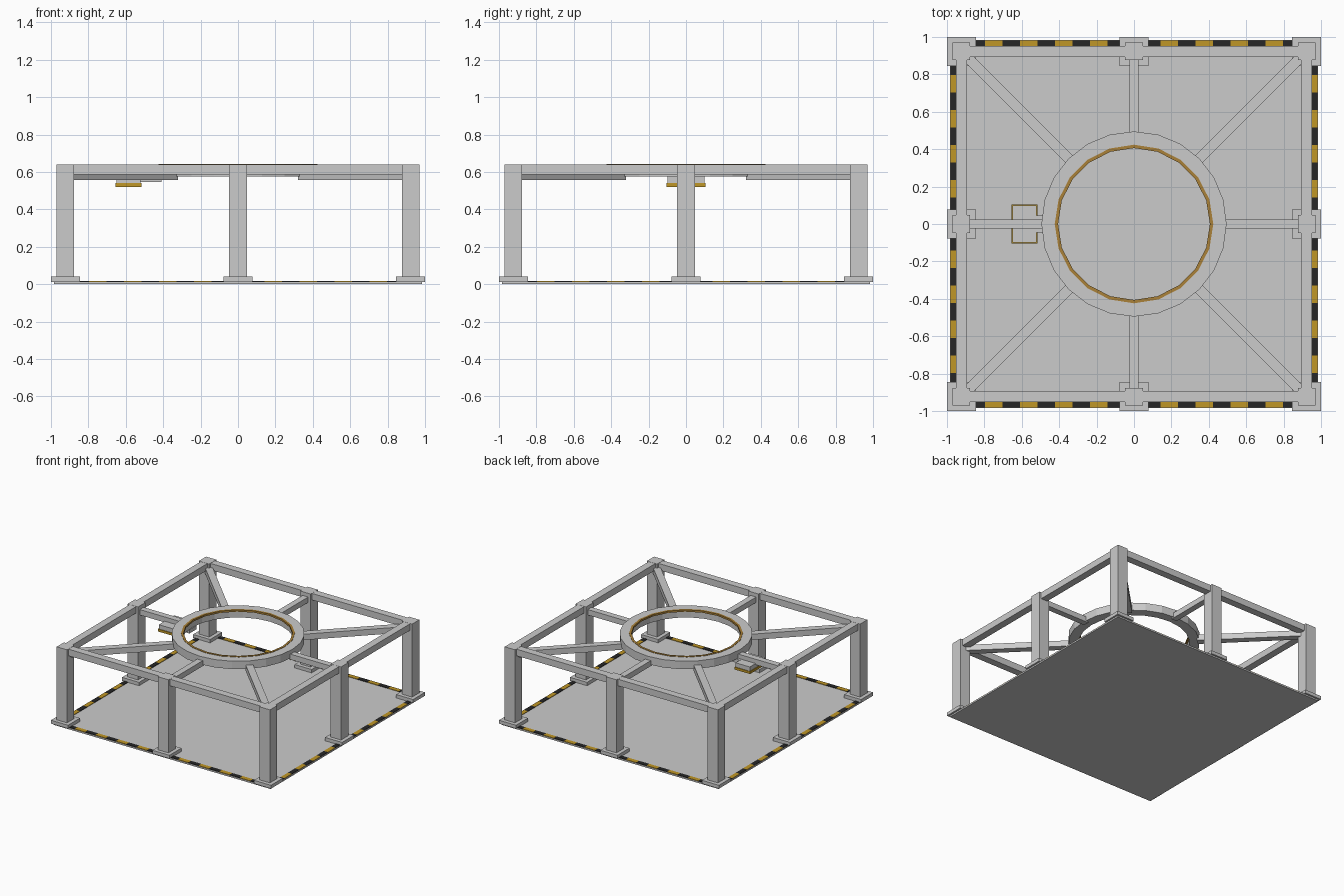
import bpy, bmesh, math
from mathutils import Matrix

if "Cube" in bpy.data.objects:
    bpy.data.objects.remove(bpy.data.objects["Cube"])


def material(name, rgb):
    m = bpy.data.materials.new(name)
    m.diffuse_color = (*rgb, 1)
    m.use_nodes = True
    m.node_tree.nodes["Principled BSDF"].inputs["Base Color"].default_value = m.diffuse_color
    return m


yellow = material("hazard_yellow", (0.53, 0.31, 0.02))
black = material("hazard_black", (0.02, 0.02, 0.02))
bronze = material("rim_bronze", (0.40, 0.22, 0.04))


def finish(name, bm, mat=None):
    mesh = bpy.data.meshes.new(name)
    bm.to_mesh(mesh)
    bm.free()
    ob = bpy.data.objects.new(name, mesh)
    bpy.context.collection.objects.link(ob)
    if mat:
        mesh.materials.append(mat)
    return ob


def box(name, x, y, z, mat=None, turn=0.0):
    """Box from (min, max) ranges, turned about the z axis through the origin."""
    bm = bmesh.new()
    mid = [(r[0] + r[1]) / 2 for r in (x, y, z)]
    size = [r[1] - r[0] for r in (x, y, z)]
    m = Matrix.Rotation(turn, 4, 'Z') @ Matrix.Translation(mid) @ Matrix.Diagonal((*size, 1))
    bmesh.ops.create_cube(bm, size=1, matrix=m)
    return finish(name, bm, mat)


def tube(name, r_in, r_out, z0, z1, sides, mat=None):
    """Flat-sided ring with a rectangular section."""
    bm = bmesh.new()
    loops = []
    for r, z in ((r_in, z0), (r_out, z0), (r_out, z1), (r_in, z1)):
        loops.append([bm.verts.new((r * math.cos(a), r * math.sin(a), z))
                      for a in (2 * math.pi * i / sides for i in range(sides))])
    for k in range(4):
        a, b = loops[k], loops[(k + 1) % 4]
        for i in range(sides):
            j = (i + 1) % sides
            bm.faces.new((a[i], a[j], b[j], b[i]))
    bmesh.ops.recalc_face_normals(bm, faces=bm.faces)
    return finish(name, bm, mat)


P = 0.9225            # post centre line
TOP = 0.64

# Floor plate
box("floor_plate", (-0.985, 0.985), (-0.985, 0.985), (0, 0.012))

# Posts and their feet: four corners and four side middles
for i in (-1, 0, 1):
    for j in (-1, 0, 1):
        if i == j == 0:
            continue
        x, y = i * P, j * P
        box("post_foot", (x - 0.0775, x + 0.0775), (y - 0.0775, y + 0.0775), (0.012, 0.04))
        box("post", (x - 0.047, x + 0.047), (y - 0.047, y + 0.047), (0.04, TOP))

# Each side: top beam, hazard stripes, straight arm and diagonal arm
seg = 1.97 / 21
for k in range(4):
    t = k * math.pi / 2
    box("top_beam", (P - 0.03, P + 0.03), (-P, P), (0.585, TOP - 0.001), turn=t)
    box("straight_arm", (0.47, P), (-0.025, 0.025), (0.565, 0.61), turn=t)
    box("diagonal_arm", (0.48, 1.27), (-0.028, 0.028), (0.557, 0.605), turn=t + math.pi / 4)
    for n in range(-9, 10):
        mat = black if n % 2 else yellow
        box("hazard_stripe", (0.945, 0.982), ((n - 0.5) * seg, (n + 0.5) * seg),
            (0.011, 0.016), mat, t)

# Central ring with its coloured inner rim
tube("central_ring", 0.418, 0.495, 0.575, TOP, 24)
tube("inner_rim", 0.406, 0.424, 0.628, 0.643, 20, bronze)

# Hanging unit under the left arm
box("unit_body", (-0.65, -0.52), (-0.10, 0.10), (0.54, 0.575))
box("unit_base", (-0.655, -0.515), (-0.105, 0.105), (0.52, 0.54), yellow)
box("unit_bracket", (-0.53, -0.41), (-0.045, 0.045), (0.545, 0.576))
